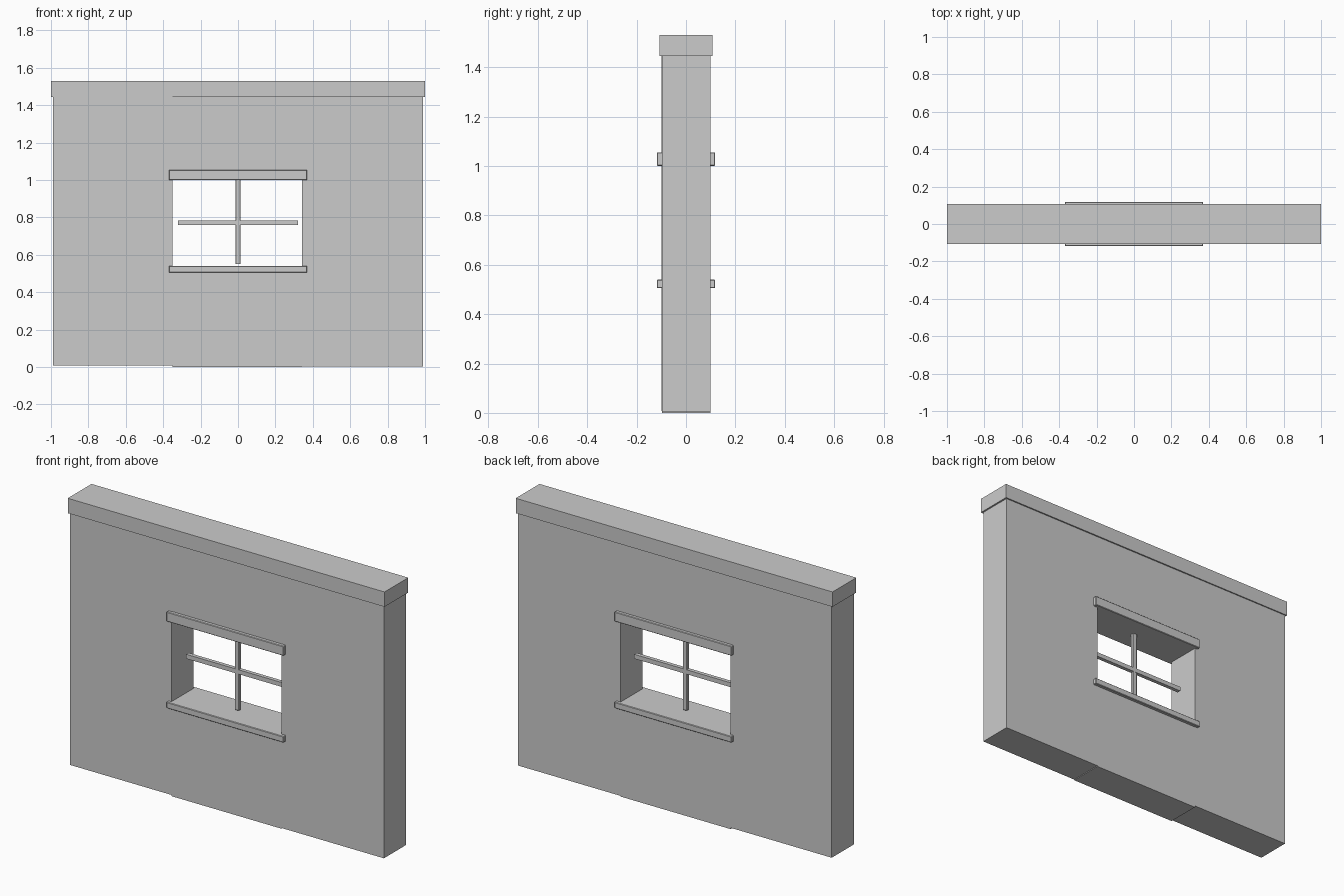
import bpy

# Remove the default cube only
cube = bpy.data.objects.get("Cube")
if cube:
    bpy.data.objects.remove(cube, do_unlink=True)

# Single plain grey material
GREY = (0.6, 0.6, 0.6, 1.0)
grey = bpy.data.materials.new("plaster_grey")
grey.use_nodes = True
grey.diffuse_color = GREY
grey.node_tree.nodes["Principled BSDF"].inputs["Base Color"].default_value = GREY


def box(name, xs, ys, zs, bevel=0.0):
    """Box spanning the given ranges, with optional softened edges."""
    spans = (xs, ys, zs)
    bpy.ops.mesh.primitive_cube_add(size=1, location=[(a + b) / 2 for a, b in spans])
    ob = bpy.context.object
    ob.name = name
    ob.scale = [b - a for a, b in spans]
    bpy.ops.object.transform_apply(location=False, rotation=False, scale=True)
    ob.data.materials.append(grey)
    if bevel:
        mod = ob.modifiers.new("soft_edges", "BEVEL")
        mod.width = bevel
        mod.segments = 1
    return ob


# Main dimensions
HALF, DEPTH = 0.99, 0.1
LEFT, RIGHT = -0.35, 0.343
SILL, HEAD, TOP = 0.54, 1.0, 1.447
wall_y = (-DEPTH, DEPTH)
middle_y = (-DEPTH + 0.002, DEPTH - 0.001)

# Wall panels around the window opening
box("wall_right_panel", (-HALF, LEFT), wall_y, (0.008, TOP))
box("wall_left_panel", (RIGHT, HALF), middle_y, (0.004, TOP))
box("wall_below_window", (LEFT, RIGHT), middle_y, (0, SILL))
box("wall_above_window", (LEFT, RIGHT), middle_y, (HEAD, TOP))

# Cap along the top of the wall
box("wall_cap", (-1, 1), (-0.107, 0.107), (1.445, 1.53))

# Lintel and sill strips on both faces
for side, sign in (("front", -1), ("back", 1)):
    trim_y = sorted((sign * 0.095, sign * 0.118))
    box(side + "_lintel", (-0.37, 0.37), trim_y, (HEAD, 1.055), 0.003)
    box(side + "_sill", (-0.37, 0.37), trim_y, (0.505, SILL), 0.003)

# Crossed window bars
box("window_bar_vertical", (-0.013, 0.013), (-0.01, 0.01), (0.55, 1.003), 0.002)
box("window_bar_horizontal", (-0.32, 0.32), (-0.011, 0.011), (0.76, 0.785))
